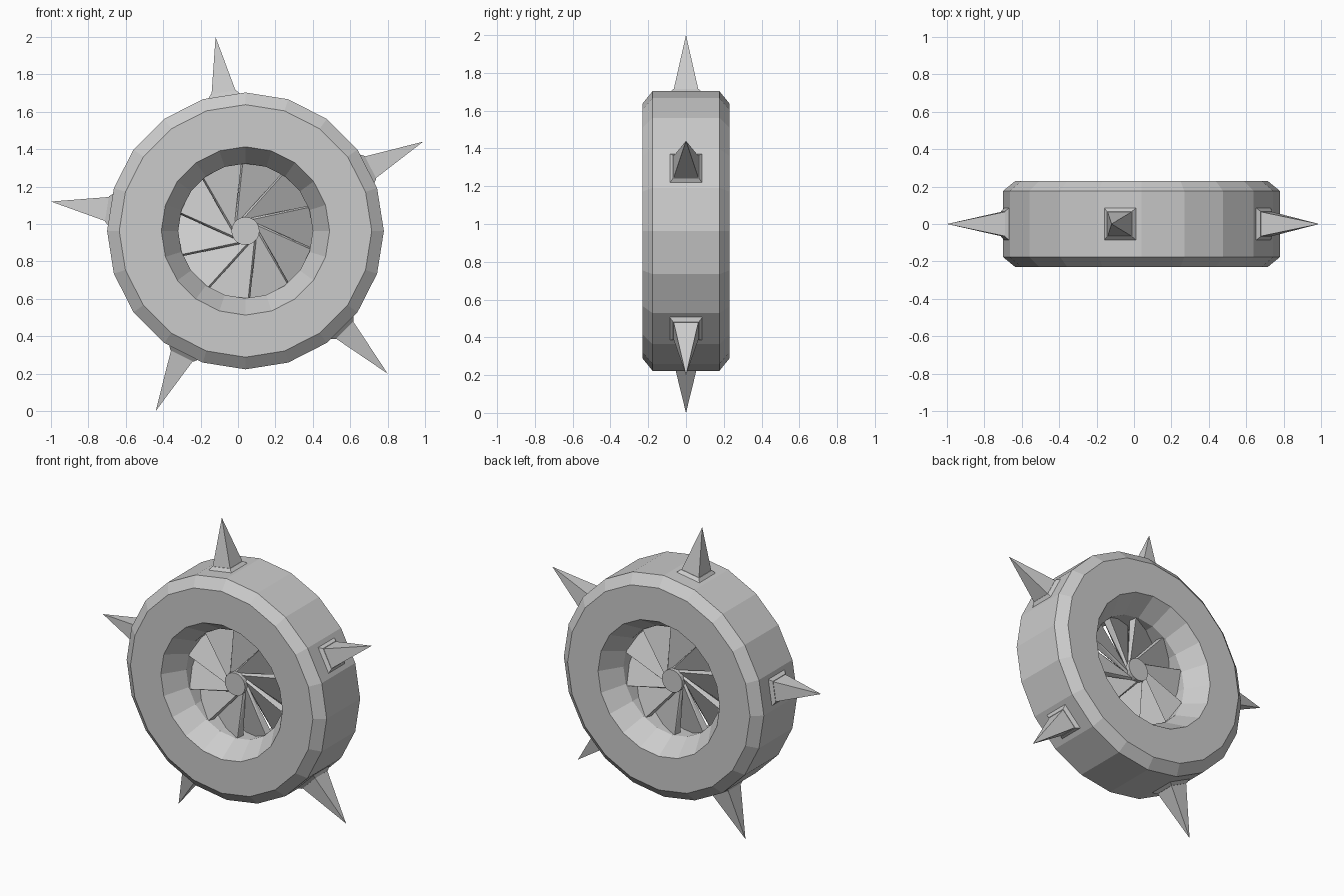
import bpy, bmesh, math
from mathutils import Vector

if "Cube" in bpy.data.objects:
    bpy.data.objects.remove(bpy.data.objects["Cube"])

CX, CZ = 0.04, 0.963


def polar(r, a, y=0.0, t=0.0):
    """Point at radius r along angle a (degrees, front view), shifted sideways by t."""
    c, s = math.cos(math.radians(a)), math.sin(math.radians(a))
    return Vector((CX + r * c - t * s, y, CZ + r * s + t * c))


def finish(name, bm):
    bmesh.ops.recalc_face_normals(bm, faces=bm.faces)
    mesh = bpy.data.meshes.new(name)
    bm.to_mesh(mesh)
    bm.free()
    ob = bpy.data.objects.new(name, mesh)
    bpy.context.collection.objects.link(ob)
    return ob


def loft(bm, rings, closed=False):
    """Skin a list of point rings; cap the ends unless closed."""
    vs = [[bm.verts.new(p) for p in ring] for ring in rings]
    n = len(vs[0])
    pairs = list(zip(vs, vs[1:])) + ([(vs[-1], vs[0])] if closed else [])
    for a, b in pairs:
        for i in range(n):
            j = (i + 1) % n
            bm.faces.new((a[i], a[j], b[j], b[i]))
    if not closed:
        bm.faces.new(vs[0])
        bm.faces.new(vs[-1])
    return vs


# wheel body: 20-sided lathe of a closed profile (radius, depth)
profile = [(0.675, -0.23), (0.74, -0.177), (0.74, 0.177), (0.675, 0.23),
           (0.45, 0.23), (0.36, 0.09), (0.36, -0.09), (0.45, -0.23)]
bm = bmesh.new()
loft(bm, [[polar(r, 18 * i, y) for r, y in profile] for i in range(20)], closed=True)
finish("wheel_body", bm)

# hub
bm = bmesh.new()
loft(bm, [[polar(0.075, 18 * i, y) for i in range(20)] for y in (-0.09, 0.09)])
finish("hub", bm)

# tilted, slightly twisted fan blades
bm = bmesh.new()
for k in range(10):
    a = 36 * k
    rings = []
    for r, t, y, w in ((0.03, 0.06, 0.07, 0.012), (0.36, 0.13, 0.085, 0.05)):
        rings.append([polar(r, a, -y, t), polar(r, a, -y + w, t + 0.01),
                      polar(r, a, y, -t), polar(r, a, y - w, -t - 0.01)])
    vs = loft(bm, rings)
bmesh.ops.triangulate(bm, faces=bm.faces)
finish("fan_blades", bm)

# five spikes on flared square collars
tips = [(0.99, 1.44), (-0.12, 2.0), (-1.0, 1.12), (-0.44, 0.0), (0.80, 0.20)]
corners = ((-1, -1), (1, -1), (1, 1), (-1, 1))
for k, (tx, tz) in enumerate(tips):
    a = 27 + 72 * k

    def square(r, h):
        return [polar(r, a, h * u, h * v) for u, v in corners]

    bm = bmesh.new()
    loft(bm, [square(0.69, 0.088), square(0.728, 0.088), square(0.75, 0.068)])
    finish(f"spike_collar_{k + 1}", bm)

    bm = bmesh.new()
    base = [bm.verts.new(p) for p in square(0.745, 0.066)]
    tip = bm.verts.new((tx, 0, tz))
    bm.faces.new(base)
    for i in range(4):
        bm.faces.new((base[i], base[(i + 1) % 4], tip))
    finish(f"spike_{k + 1}", bm)
